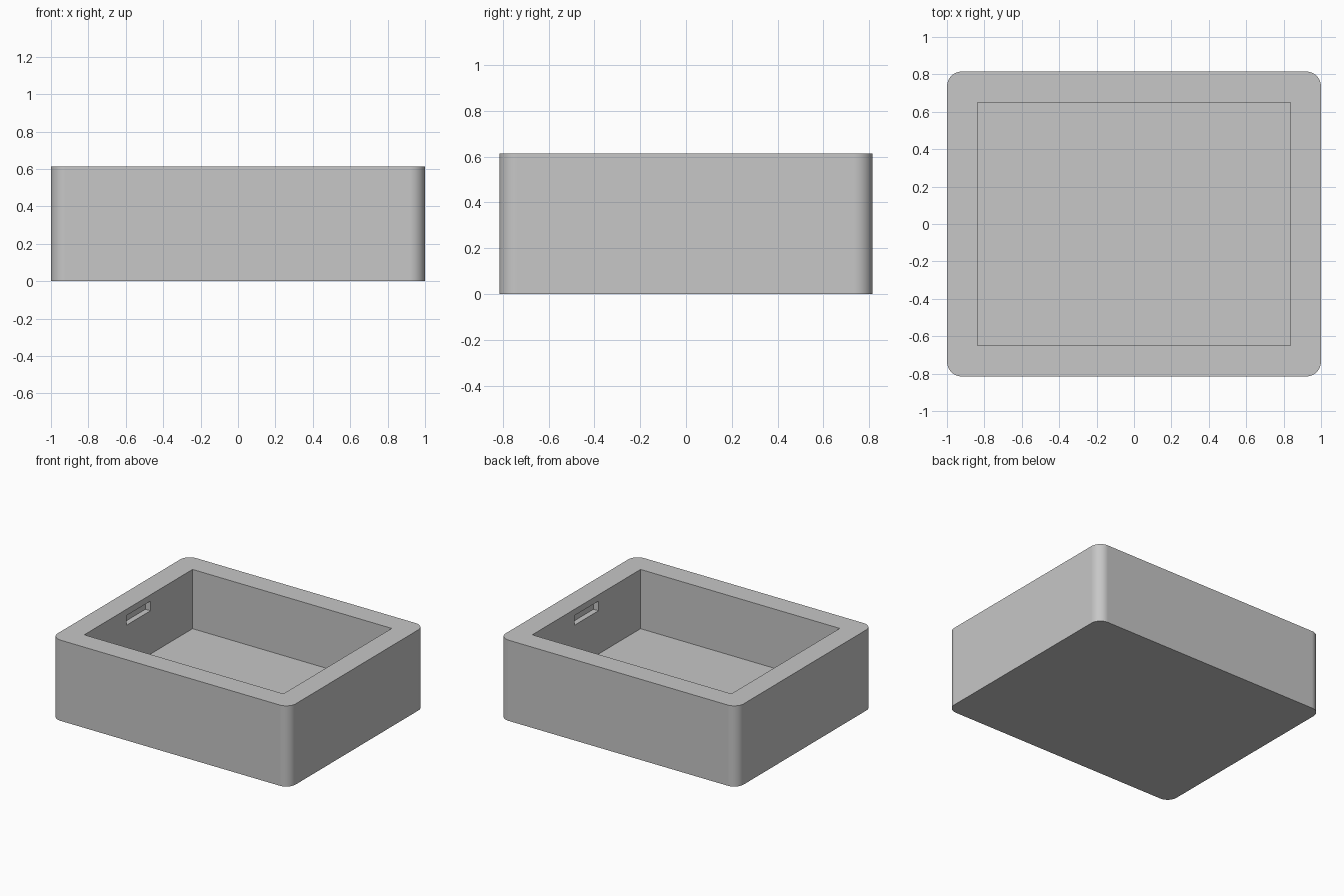
import bpy, bmesh, math
from mathutils import Matrix, Vector

default = bpy.data.objects.get("Cube")
if default:
    bpy.data.objects.remove(default, do_unlink=True)

# Overall dimensions
HALF_X, HALF_Y, HEIGHT = 1.0, 0.815, 0.613
WALL, FLOOR, RADIUS = 0.163, 0.163, 0.08
SLOT_LENGTH, SLOT_DEPTH = 0.29, 0.042
SLOT_LOW, SLOT_HIGH = 0.492, 0.565

# Single grey colour
grey = bpy.data.materials.new("plain grey")
grey.use_nodes = True
colour = (0.57, 0.57, 0.57, 1)
grey.diffuse_color = colour
grey.node_tree.nodes["Principled BSDF"].inputs["Base Color"].default_value = colour


def box(name, low, high, radius=0):
    """Box between two corners, with optional rounded upright edges."""
    low, high = Vector(low), Vector(high)
    bm = bmesh.new()
    bmesh.ops.create_cube(bm, size=1, matrix=Matrix.Translation((low + high) / 2)
                          @ Matrix.Diagonal((*(high - low), 1)))
    if radius:
        upright = [e for e in bm.edges
                   if abs(e.verts[0].co.z - e.verts[1].co.z) > 0.01]
        bmesh.ops.bevel(bm, geom=upright, offset=radius, segments=10,
                        profile=0.5, affect='EDGES')
    mesh = bpy.data.meshes.new(name)
    bm.to_mesh(mesh)
    bm.free()
    mesh.materials.append(grey)
    obj = bpy.data.objects.new(name, mesh)
    bpy.context.collection.objects.link(obj)
    return obj


# Outer body with rounded corners
tray = box("tray_body", (-HALF_X, -HALF_Y, 0), (HALF_X, HALF_Y, HEIGHT), RADIUS)

# Open cavity and a shallow grip slot in each end wall
inner_x, inner_y = HALF_X - WALL, HALF_Y - WALL - 0.002
cutters = [box("cavity_cutter", (-inner_x, -inner_y, FLOOR),
               (inner_x, inner_y, HEIGHT + 0.2))]
for side, name in ((-1, "right_slot_cutter"), (1, "left_slot_cutter")):
    ends = sorted((side * (inner_x - 0.1), side * (inner_x + SLOT_DEPTH)))
    cutters.append(box(name, (ends[0], -SLOT_LENGTH / 2, SLOT_LOW),
                       (ends[1], SLOT_LENGTH / 2, SLOT_HIGH)))

bpy.ops.object.select_all(action='DESELECT')
bpy.context.view_layer.objects.active = tray
tray.select_set(True)
for cutter in cutters:
    cutter.hide_render = True
    cut = tray.modifiers.new(cutter.name, 'BOOLEAN')
    cut.operation = 'DIFFERENCE'
    cut.solver = 'EXACT'
    cut.object = cutter
    bpy.ops.object.modifier_apply(modifier=cut.name)
    bpy.data.objects.remove(cutter, do_unlink=True)

# Smooth corners, crisp rims and flat walls
bpy.ops.object.shade_smooth_by_angle(angle=math.radians(30))
flat = tray.modifiers.new("flat_walls", 'WEIGHTED_NORMAL')
flat.keep_sharp = True
